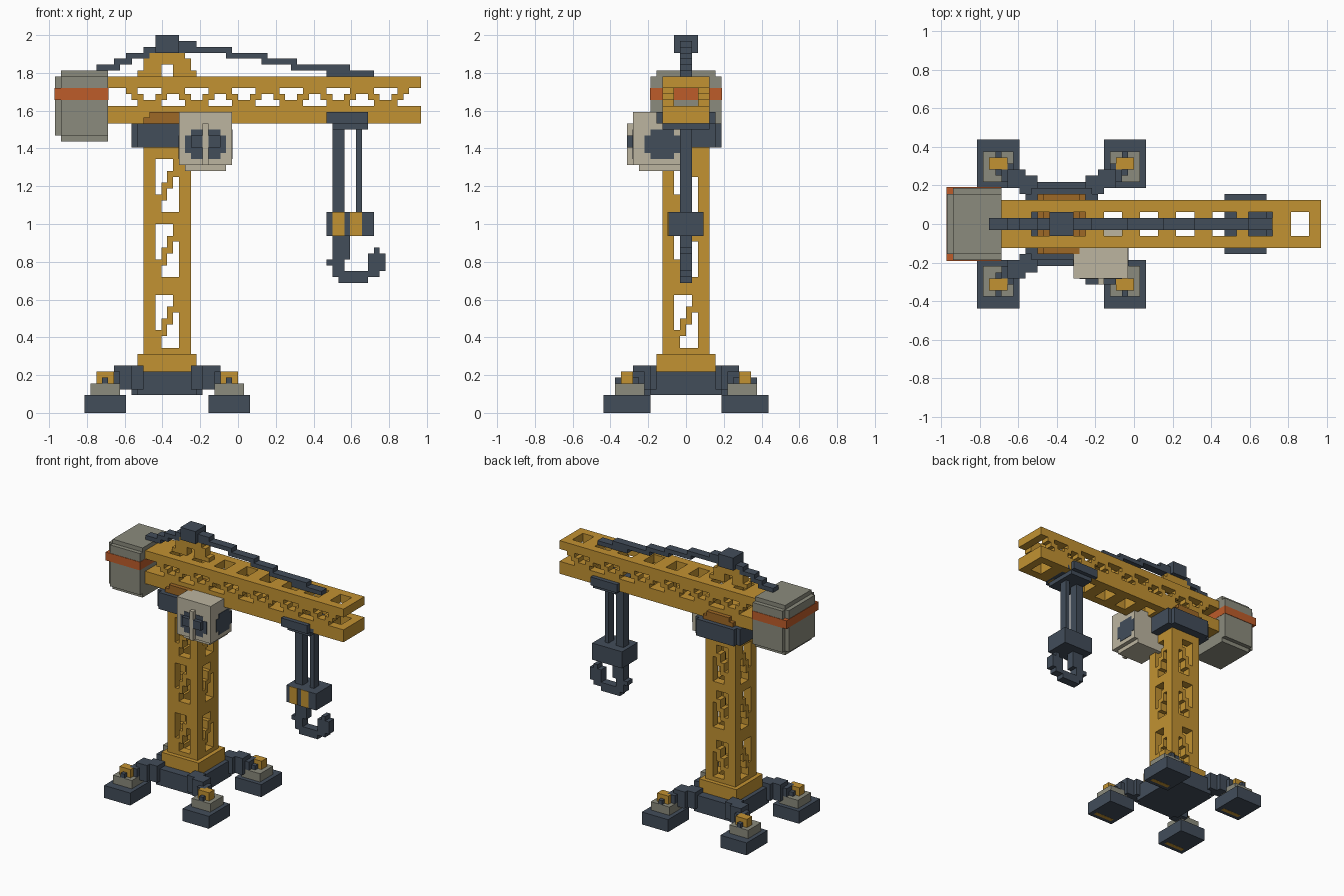
import bpy, bmesh
from mathutils import Vector

cube = bpy.data.objects.get("Cube")
if cube:
    bpy.data.objects.remove(cube, do_unlink=True)

U = 1 / 32   # size of one block
CX = -12     # tower axis in blocks


def material(name, rgb):
    lin = [((c / 255 + 0.055) / 1.055) ** 2.4 for c in rgb] + [1]
    m = bpy.data.materials.new(name)
    m.use_nodes = True
    m.diffuse_color = lin
    m.node_tree.nodes["Principled BSDF"].inputs["Base Color"].default_value = lin
    return m


YELLOW = material("crane yellow", (194, 146, 50))
DARK = material("dark slate", (66, 77, 90))
GREY = material("concrete grey", (139, 139, 125))
BEIGE = material("cab beige", (188, 181, 160))
ORANGE = material("stripe orange", (190, 92, 42))
BROWN = material("turntable brown", (158, 104, 38))


def blocks(name, mat, boxes):
    """One object from boxes given as x0, x1, y0, y1, z0, z1 in blocks."""
    bm = bmesh.new()
    for x0, x1, y0, y1, z0, z1 in boxes:
        lo = Vector((min(x0, x1), min(y0, y1), z0)) * U
        hi = Vector((max(x0, x1), max(y0, y1), z1)) * U
        for v in bmesh.ops.create_cube(bm, size=1)["verts"]:
            v.co = (lo + hi) / 2 + v.co * (hi - lo)
    me = bpy.data.meshes.new(name)
    bm.to_mesh(me)
    bm.free()
    me.materials.append(mat)
    ob = bpy.data.objects.new(name, me)
    bpy.context.collection.objects.link(ob)
    return ob


def strip(y0, y1, spans):
    """Boxes sharing one y range, from x0, x1, z0, z1 spans."""
    return [(a, b, y0, y1, c, d) for a, b, c, d in spans]


# Outriggers: foot, pad, cap and stepped arm at each corner
for sx, side in ((-1, "right"), (1, "left")):
    for sy, end in ((-1, "front"), (1, "back")):
        def corner(name, mat, boxes):
            blocks(f"{end}_{side}_{name}", mat,
                   [(CX + sx * a, CX + sx * b, sy * c, sy * d, e, f)
                    for a, b, c, d, e, f in boxes])
        corner("foot", DARK, [(7, 14, 6, 14, 0, 3)])
        corner("pad", GREY, [(8, 13, 7, 12, 3, 5)])
        corner("cap", YELLOW, [(9, 12, 9, 11, 5, 7)])
        corner("pin", DARK, [(10, 11, 8, 12, 5, 6)])
        corner("arm", DARK, [(4, 7, 5, 8, 4, 8), (6, 9, 6, 9, 4, 8),
                             (8, 10, 7, 10, 5, 7)])
        y = -13 if sy < 0 else 7
        x = CX + sx * 10.5
        blocks(f"{end}_{side}_foot_strip", YELLOW,
               [(x - 2.5, x + 2.5, y, y + 1, -0.03, 0.1)])

# Base and tower collar
blocks("base", DARK, [(-18, -6, -6, 6, 3, 7), (-17, -7, -7, 7, 3, 7)])
blocks("tower_collar", YELLOW, [(-17, -7, -5, 5, 7, 10)])

# Tower: corner posts, horizontal bands and stepped diagonals on four sides
tower = [(CX + 2 * sx, CX + 4 * sx, 2 * sy, 4 * sy, 10, 45)
         for sx in (-1, 1) for sy in (-1, 1)]
spans = [(-2, 2, a, b) for a, b in ((10, 11), (20, 23), (32, 34), (43, 45))]
for z in (11, 23, 34):
    spans += [(c - 2, c - 1, z + 2 * c, z + 2 * c + 3) for c in range(4)]
for a, b, z0, z1 in spans:
    for s in (-1, 1):
        tower.append((CX + a, CX + b, 2 * s, 4 * s, z0, z1))
        tower.append((CX + 2 * s, CX + 4 * s, a, b, z0, z1))
blocks("tower", YELLOW, tower)

# Slewing ring and turntable
blocks("slewing_ring", DARK, [(-18, -6, -5, 5, 45, 49), (-17, -7, -6, 6, 45, 49)])
blocks("turntable", BROWN, [(-16, -8, -5, 5, 49, 50), (-15, -9, -5, 5, 50, 51)])

# Jib: four chords, cross rungs and zigzag side lattice
jib = []
rungs = [(-22, -17), (-14, -11), (-8, -5), (-2, 1), (4, 7), (10, 13),
         (17, 19), (23, 26), (29, 31)]
for z0, z1 in ((49, 52), (55, 57)):
    jib += [(-22, 31, 2 * s, 4 * s, z0, z1) for s in (-1, 1)]
    jib += [(a, b, -2, 2, z0, z1) for a, b in rungs]
for i in range(12):
    for r in range(3):
        x = -19 + 4 * i + (r if i % 2 else 2 - r)
        jib += [(x, x + 2, 2 * s, 4 * s, 52 + r, 53 + r) for s in (-1, 1)]
blocks("jib", YELLOW, jib)

# Counterweight with stepped edges and stripe
blocks("counterweight", GREY, [(-30, -22, -6, 6, 47, 57), (-30, -22, -5, 5, 46, 58),
                               (-31, -30, -5, 5, 47, 57)])
blocks("counterweight_stripe", ORANGE, [(-31.1, -21.95, -6.1, 6.1, 53, 55)])

# Apex frame, cap and stay cables
blocks("apex_frame", YELLOW, strip(-1, 1, [
    (-17, -13, 57, 58), (-11, -7, 57, 58), (-16, -13, 58, 59), (-11, -8, 58, 59),
    (-16, -8, 59, 60), (-15, -9, 60, 61)]))
blocks("apex_cap", DARK, [(-14, -10, -2, 2, 61, 64)])
blocks("jib_stay", DARK, strip(-1, 1, [
    (-10, -7, 61, 63), (-7, -1, 61, 62), (-2, 5, 60, 61), (4, 10, 59, 60),
    (9, 19, 58, 59), (15, 23, 57, 58)]))
blocks("counterweight_stay", DARK, strip(-1, 1, [
    (-24, -20, 58, 59), (-21, -18, 59, 60), (-19, -15, 60, 61), (-16, -14, 61, 62)]))

# Cab with windows
blocks("cab", BEIGE, [(-10, -1, -9, -1, 42, 50), (-9, -2, -8, -1, 41, 42),
                      (-10, -1, -9, -4, 50, 51)])
blocks("cab_mullion", BEIGE, [(-6, -5, -10, -9, 42, 49)])
blocks("cab_wipers", DARK, [(-8, -6, -10, -9, 45, 47), (-5, -3, -10, -9, 45, 47)])
blocks("cab_front_window", DARK, [(-9, -2, -9.1, -8.9, 44, 47),
                                  (-8, -6, -9.1, -8.9, 43, 48),
                                  (-5, -3, -9.1, -8.9, 43, 48)])
for x, side in ((-1, "left"), (-10, "right")):
    blocks(f"cab_{side}_window", DARK, [(x - 0.1, x + 0.1, -7, -1, 44, 47),
                                        (x - 0.1, x + 0.1, -6, -2, 43, 48)])

# Trolley, hoist cables, hook block and hook
blocks("trolley", DARK, [(15, 22, -5, 5, 49, 51), (22, 23, -4, 4, 49, 50),
                         (16, 22, -4, 4, 48, 49)])
blocks("hoist_cables", DARK, strip(-1, 1, [(16, 18, 34, 48), (20, 21, 34, 48)]))
blocks("hook_block", DARK, [(15, 23, -3, 3, 30, 34)])
blocks("hook_block_plates", YELLOW, strip(-3.1, -2.95, [(16, 18, 30, 34),
                                                       (19, 21, 30, 34)]))
blocks("hook", DARK, strip(-1, 1, [
    (16, 19, 26, 30), (15, 18, 25, 26), (16, 18, 23, 25), (18, 24, 23, 24),
    (17, 22, 22, 23), (22, 25, 24, 27), (23, 24, 27, 28)]))
